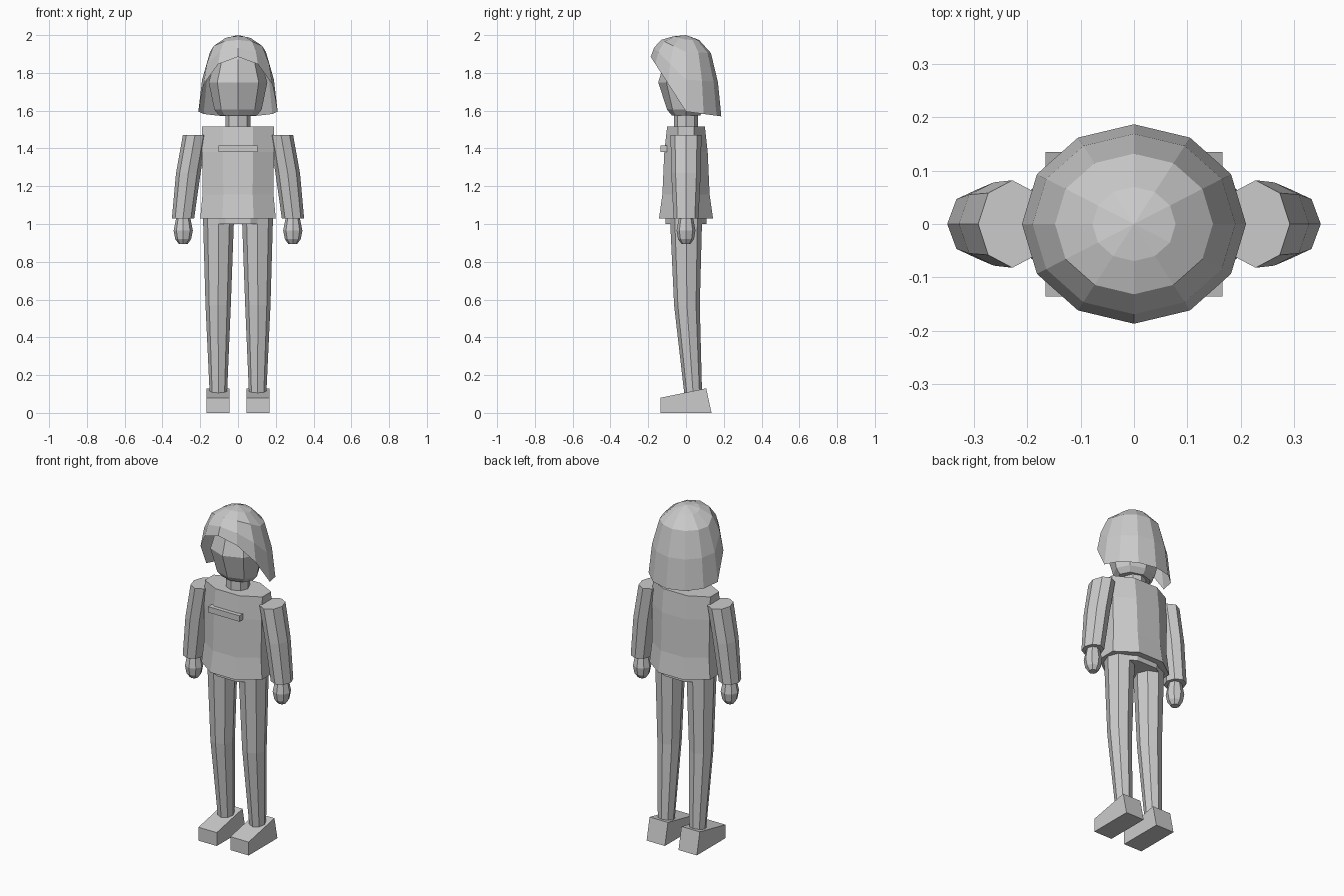
import bpy, bmesh, math

old = bpy.data.objects.get("Cube")
if old:
    bpy.data.objects.remove(old, do_unlink=True)

GREY = (0.6, 0.6, 0.6, 1)
mat = bpy.data.materials.new("light_grey")
mat.use_nodes = True
mat.diffuse_color = GREY
bsdf = next(n for n in mat.node_tree.nodes if n.type == 'BSDF_PRINCIPLED')
bsdf.inputs["Base Color"].default_value = GREY


def finish(name, bm, mirrored=False):
    bmesh.ops.recalc_face_normals(bm, faces=bm.faces)
    mesh = bpy.data.meshes.new(name)
    bm.to_mesh(mesh)
    bm.free()
    mesh.materials.append(mat)
    obj = bpy.data.objects.new(name, mesh)
    bpy.context.collection.objects.link(obj)
    if mirrored:
        obj.modifiers.new("mirror", 'MIRROR').use_mirror_merge = False
    return obj


def bridge(bm, rings):
    for a, b in zip(rings, rings[1:]):
        n = len(a)
        for i in range(n):
            j = (i + 1) % n
            bm.faces.new((a[i], a[j], b[j], b[i]))


def loft(name, sections, n=8, half_turn=False, mirrored=False):
    """Capped tube; each section is (x, y, z, half width, half depth)."""
    bm = bmesh.new()
    grow = 1 / math.cos(math.pi / n) if half_turn else 1
    rings = []
    for x, y, z, hx, hy in sections:
        ring = []
        for i in range(n):
            a = 2 * math.pi * (i + 0.5 * half_turn) / n
            ring.append(bm.verts.new((x + hx * grow * math.cos(a), y + hy * grow * math.sin(a), z)))
        rings.append(ring)
    bridge(bm, rings)
    bm.faces.new(rings[0])
    bm.faces.new(rings[-1])
    return finish(name, bm, mirrored)


def prism(name, profile, x0, x1, mirrored=False):
    """Side profile of (y, z) points pushed along x."""
    bm = bmesh.new()
    ends = [[bm.verts.new((x, y, z)) for y, z in profile] for x in (x0, x1)]
    bridge(bm, ends)
    for end in ends:
        bm.faces.new(end)
    return finish(name, bm, mirrored)


# Hair: open dome whose rim rises toward the front
bm = bmesh.new()
SIDES = 12
rings = []
for radius, drop in ((0.078, 0.06), (0.148, 0.22), (0.19, 0.58), (0.21, 1)):
    ring = []
    for i in range(SIDES):
        a = 2 * math.pi * i / SIDES
        s = math.sin(a)
        rim = 1.595 - (0.29 * s if s < 0 else 0.025 * s)
        ring.append(bm.verts.new((radius * math.cos(a), 0.89 * radius * s, 2 - drop * (2 - rim))))
    rings.append(ring)
bridge(bm, rings)
crown = bm.verts.new((0, 0, 2))
for i in range(SIDES):
    bm.faces.new((crown, rings[0][i], rings[0][(i + 1) % SIDES]))
finish("hair", bm)

# Head and neck
loft("head", [(0, 0, 1.575, 0.1, 0.075), (0, 0, 1.605, 0.125, 0.1), (0, 0, 1.75, 0.155, 0.147),
              (0, 0, 1.87, 0.12, 0.11), (0, 0, 1.93, 0.06, 0.05)])
loft("neck", [(0, 0, 1.48, 0.066, 0.064), (0, 0, 1.6, 0.066, 0.064)])

# Torso, pelvis and chest bar
loft("torso", [(0, 0, 1.03, 0.2, 0.143), (0, 0, 1.155, 0.188, 0.125),
               (0, 0, 1.38, 0.19, 0.115), (0, 0, 1.515, 0.19, 0.1)], half_turn=True)
loft("pelvis", [(0, 0, 1.0, 0.16, 0.108), (0, 0, 1.1, 0.17, 0.108)], half_turn=True)
prism("chest_bar", [(-0.135, 1.38), (-0.1, 1.38), (-0.1, 1.415), (-0.135, 1.415)], -0.104, 0.104)

# Arms: sleeves bowing outward, with rounded hands
loft("sleeves", [(0.291, 0, 1.03, 0.059, 0.066), (0.263, 0, 1.27, 0.065, 0.078),
                 (0.228, 0, 1.47, 0.064, 0.082)], mirrored=True)
loft("hands", [(0.29, 0, 0.895, 0.024, 0.024), (0.29, 0, 0.92, 0.042, 0.042),
               (0.29, 0, 0.965, 0.051, 0.05), (0.29, 0, 1.04, 0.036, 0.036)], mirrored=True)

# Legs bent slightly at the knee
loft("legs", [(0.104, 0.038, 0.1, 0.046, 0.047), (0.105, 0.005, 0.57, 0.067, 0.068),
              (0.103, 0, 1.06, 0.083, 0.086)], mirrored=True)

# Wedge-shaped shoes
prism("shoes", [(-0.136, 0), (0.135, 0), (0.107, 0.13), (-0.136, 0.08)], 0.045, 0.166, mirrored=True)
